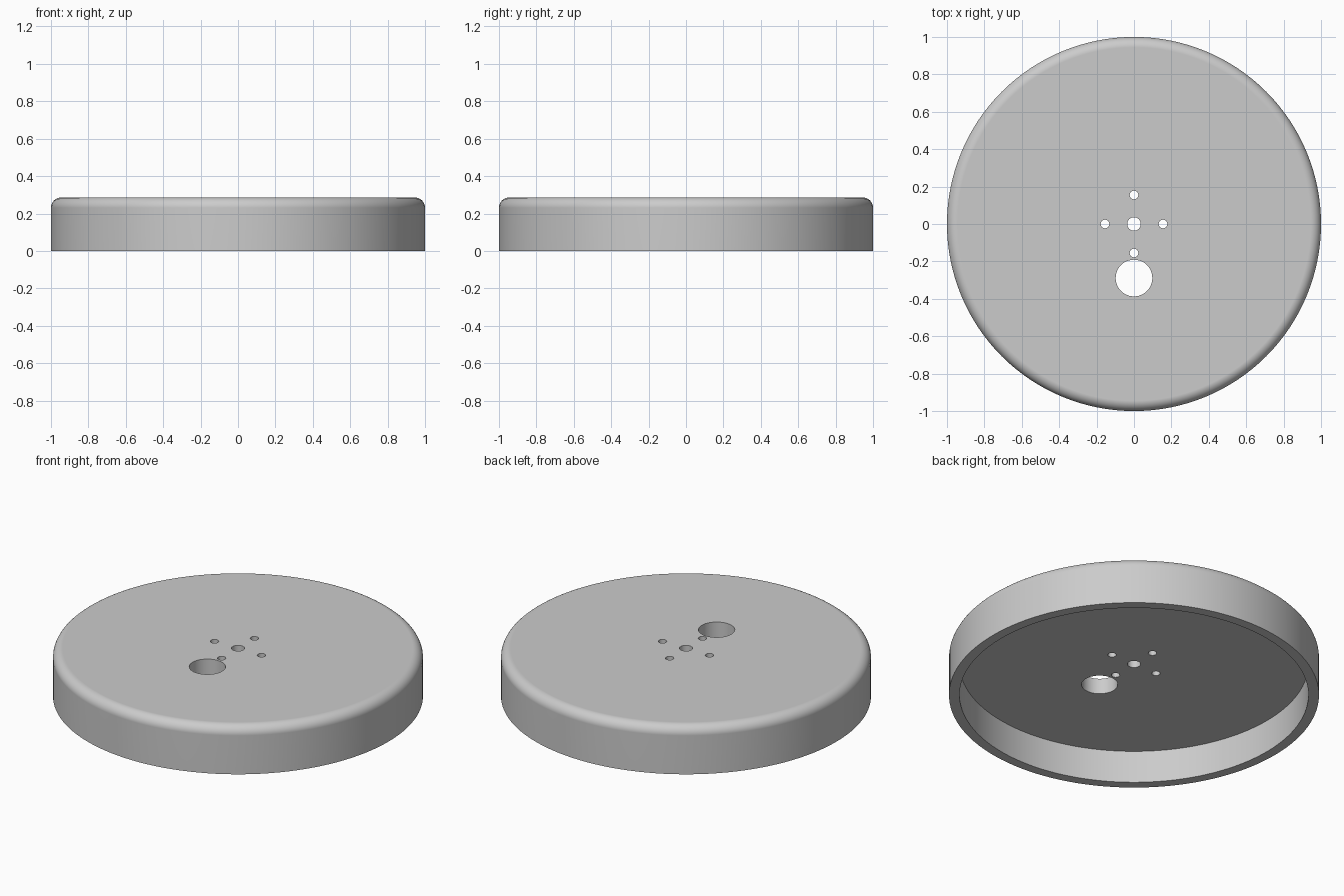
import bpy, bmesh, math
from mathutils import Matrix, Vector

cube = bpy.data.objects.get("Cube")
if cube:
    bpy.data.objects.remove(cube, do_unlink=True)

HEIGHT, RADIUS, INNER, CEILING, FILLET = 0.286, 1.0, 0.943, 0.193, 0.055
SEGMENTS = 128

grey = bpy.data.materials.new("light grey")
grey.use_nodes = True
colour = (0.6, 0.6, 0.6, 1)
grey.diffuse_color = colour
grey.node_tree.nodes["Principled BSDF"].inputs["Base Color"].default_value = colour


def make_object(name, bm):
    bmesh.ops.recalc_face_normals(bm, faces=bm.faces)
    mesh = bpy.data.meshes.new(name)
    bm.to_mesh(mesh)
    bm.free()
    obj = bpy.data.objects.new(name, mesh)
    bpy.context.collection.objects.link(obj)
    return obj


# Round cap, open underneath: wall and rounded shoulder turned from a profile
profile = [(INNER, CEILING), (INNER, 0), (RADIUS, 0)]
for i in range(9):
    a = math.pi / 2 * i / 8
    profile.append((RADIUS - FILLET + FILLET * math.cos(a),
                    HEIGHT - FILLET + FILLET * math.sin(a)))
bm = bmesh.new()
verts = [bm.verts.new((r, 0, z)) for r, z in profile]
edges = [bm.edges.new(pair) for pair in zip(verts, verts[1:])]
bmesh.ops.spin(bm, geom=verts + edges, cent=(0, 0, 0), axis=(0, 0, 1),
               angle=math.tau, steps=SEGMENTS)
bmesh.ops.remove_doubles(bm, verts=bm.verts, dist=0.0005)
# Flat top and ceiling
bmesh.ops.holes_fill(bm, edges=[e for e in bm.edges if e.is_boundary], sides=0)
cap = make_object("round_cap", bm)
cap.data.materials.append(grey)

# Drill holes: centre, four screw holes around it, and one large cable hole
holes = [(0, 0, 0.036), (0, -0.289, 0.098)]
for i in range(4):
    a = i * math.pi / 2
    holes.append((0.155 * math.cos(a), 0.155 * math.sin(a), 0.023))
bm = bmesh.new()
for x, y, r in holes:
    bmesh.ops.create_cone(bm, cap_ends=True, segments=48, radius1=r, radius2=r,
                          depth=0.4, matrix=Matrix.Translation(Vector((x, y, HEIGHT))))
drill = make_object("hole_cutter", bm)
drill.data.materials.append(grey)
drill.hide_render = True

bpy.ops.object.select_all(action='DESELECT')
cap.select_set(True)
bpy.context.view_layer.objects.active = cap
cut = cap.modifiers.new("holes", 'BOOLEAN')
cut.operation = 'DIFFERENCE'
cut.solver = 'EXACT'
cut.object = drill
bpy.ops.object.modifier_apply(modifier=cut.name)
bpy.data.objects.remove(drill, do_unlink=True)

# Smooth round surfaces, crisp rims, flat top
bpy.ops.object.shade_smooth_by_angle(angle=math.radians(30))
normals = cap.modifiers.new("flat_faces", 'WEIGHTED_NORMAL')
normals.keep_sharp = True
